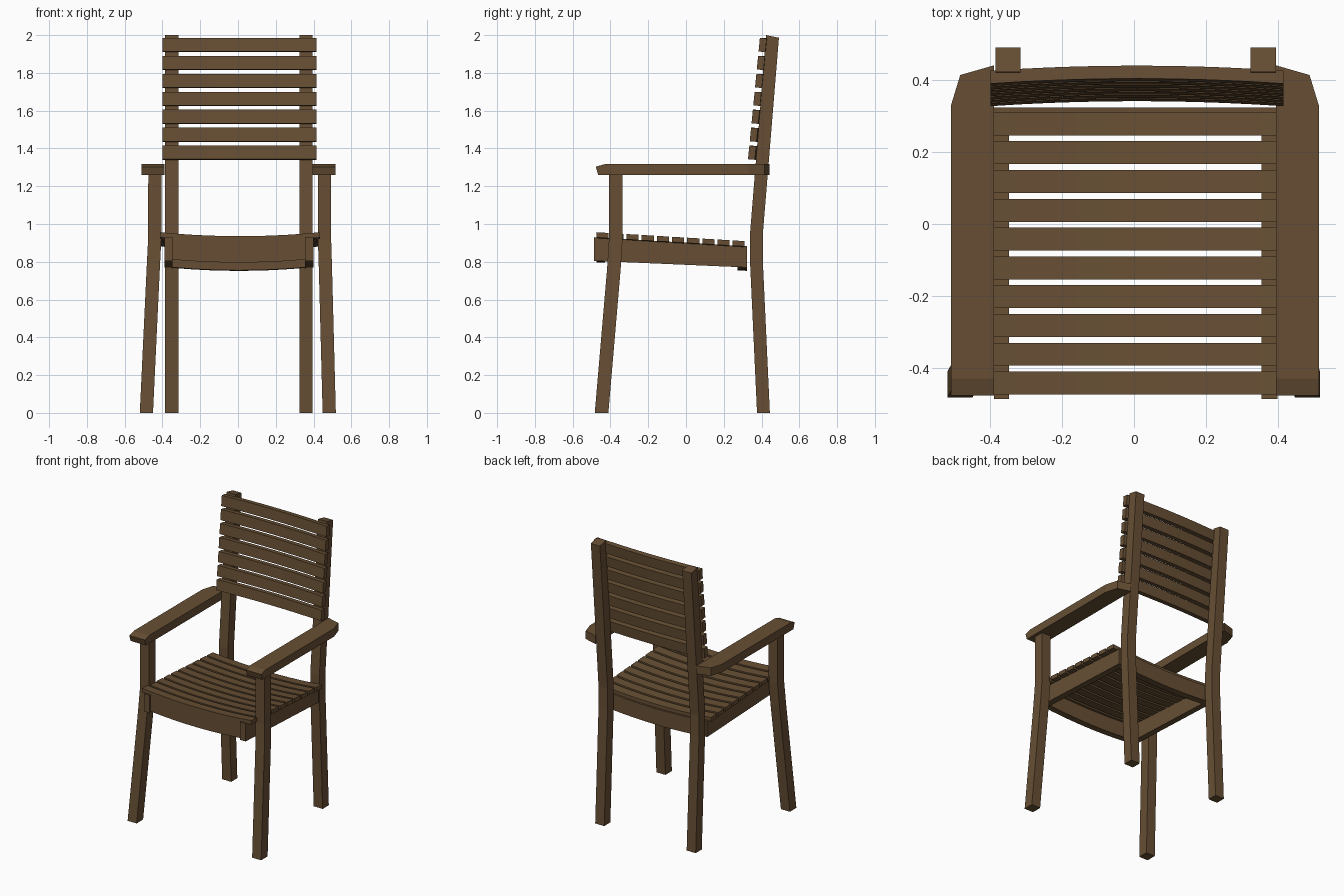
import bpy, bmesh

if "Cube" in bpy.data.objects:
    bpy.data.objects.remove(bpy.data.objects["Cube"])

wood = bpy.data.materials.new("brown wood")
wood.diffuse_color = (0.135, 0.078, 0.034, 1)
wood.use_nodes = True
wood.node_tree.nodes["Principled BSDF"].inputs["Base Color"].default_value = wood.diffuse_color


def finish(name, bm):
    """Turn a bmesh into a named object in the wood colour."""
    bmesh.ops.recalc_face_normals(bm, faces=bm.faces)
    me = bpy.data.meshes.new(name)
    bm.to_mesh(me)
    bm.free()
    me.materials.append(wood)
    ob = bpy.data.objects.new(name, me)
    bpy.context.collection.objects.link(ob)
    return ob


def loft(name, rings):
    """Skin a list of closed four-point rings and cap both ends."""
    bm = bmesh.new()
    vs = [[bm.verts.new(p) for p in r] for r in rings]
    for a, b in zip(vs, vs[1:]):
        for i in range(4):
            j = (i + 1) % 4
            bm.faces.new((a[i], a[j], b[j], b[i]))
    bm.faces.new(vs[0])
    bm.faces.new(vs[-1])
    return finish(name, bm)


def leg(name, path, w=0.035, d=0.036, top_slope=0.0):
    """Square post along a path; the top can slope backwards."""
    rings = []
    for k, (x, y, z) in enumerate(path):
        s = top_slope if k == len(path) - 1 else 0
        rings.append([(x - w, y - d, z), (x + w, y - d, z),
                      (x + w, y + d, z - s), (x - w, y + d, z - s)])
    return loft(name, rings)


def bowed_bar(name, x0, x1, section, dy=0.0, dz=0.0, n=10):
    """Sweep a (y, z) section along x, bowed by dy / dz in the middle."""
    rings = []
    for i in range(n + 1):
        u = 2 * i / n - 1
        b = 1 - u * u
        x = x0 + (x1 - x0) * i / n
        rings.append([(x, y + dy * b, z + dz * b) for y, z in section])
    return loft(name, rings)


# legs: the front ones splay below the seat, the back ones lean above it
for side, xs, xb in (("left", (-.485, -.449, -.441, -.440), -.351),
                     ("right", (.483, .463, .458, .458), .360)):
    leg("front_leg_" + side, list(zip(xs, (-.447, -.382, -.372, -.372),
                                      (0, .76, .92, 1.265))))
    leg("back_leg_" + side, [(xb, .410, 0), (xb, .373, .80), (xb, .373, .95),
                             (xb, .458, 2.0)], d=.034, top_slope=.014)

# armrests: plan outline with a chamfered front and clipped rear corner
for side, sx, off in (("left", -1, 0), ("right", 1, .005)):
    plan = [(.39, -.478), (.51, -.478), (.51, -.43), (.51, .33),
            (.484, .415), (.39, .442), (.39, -.43)]
    bm = bmesh.new()
    top = [bm.verts.new((sx * x + off, y, 1.303 if y < -.45 else 1.317))
           for x, y in plan]
    bot = [bm.verts.new((sx * x + off, y + (.013 if y < -.45 else 0), 1.26))
           for x, y in plan]
    for v in (top, bot):
        bm.faces.new((v[0], v[1], v[2], v[6]))
        bm.faces.new(v[2:])
    for i in range(7):
        j = (i + 1) % 7
        bm.faces.new((top[i], top[j], bot[j], bot[i]))
    finish("armrest_" + side, bm)

# seat side rails, sloping down to the back
for side, x0, x1 in (("left", -.39, -.348), ("right", .355, .40)):
    bowed_bar("seat_rail_" + side, x0, x1,
              [(-.487, .805), (.322, .770), (.322, .882), (-.487, .930)], n=1)

# curved front and back aprons
bowed_bar("front_apron", -.35, .357,
          [(-.475, .812), (-.43, .812), (-.43, .932), (-.475, .932)], dz=-.016)
bowed_bar("back_apron", -.39, .40,
          [(.272, .775), (.324, .772), (.324, .884), (.272, .884)], dz=-.020)

# ten sagging seat slats
for i in range(10):
    y = -.443 + .0802 * i
    a, b = y - .032, y + .032
    za, zb = (.955 - .06 * (v + .45) for v in (a, b))
    bowed_bar("seat_slat_%d" % (i + 1), -.413, .435,
              [(a, za - .028), (b, zb - .028), (b, zb), (a, za)], dz=-.021)

# seven back slats, bowed backwards and leaning with the posts
for i in range(7):
    z = 1.378 + .095 * i
    lo, hi = z - .036, z + .036
    ya, yb = (.328 + .098 * (v - 1.34) for v in (lo, hi))
    bowed_bar("back_slat_%d" % (i + 1), -.40, .416,
              [(ya, lo + .001), (ya + .036, lo - .002),
               (yb + .036, hi - .002), (yb, hi + .001)], dy=.014)
